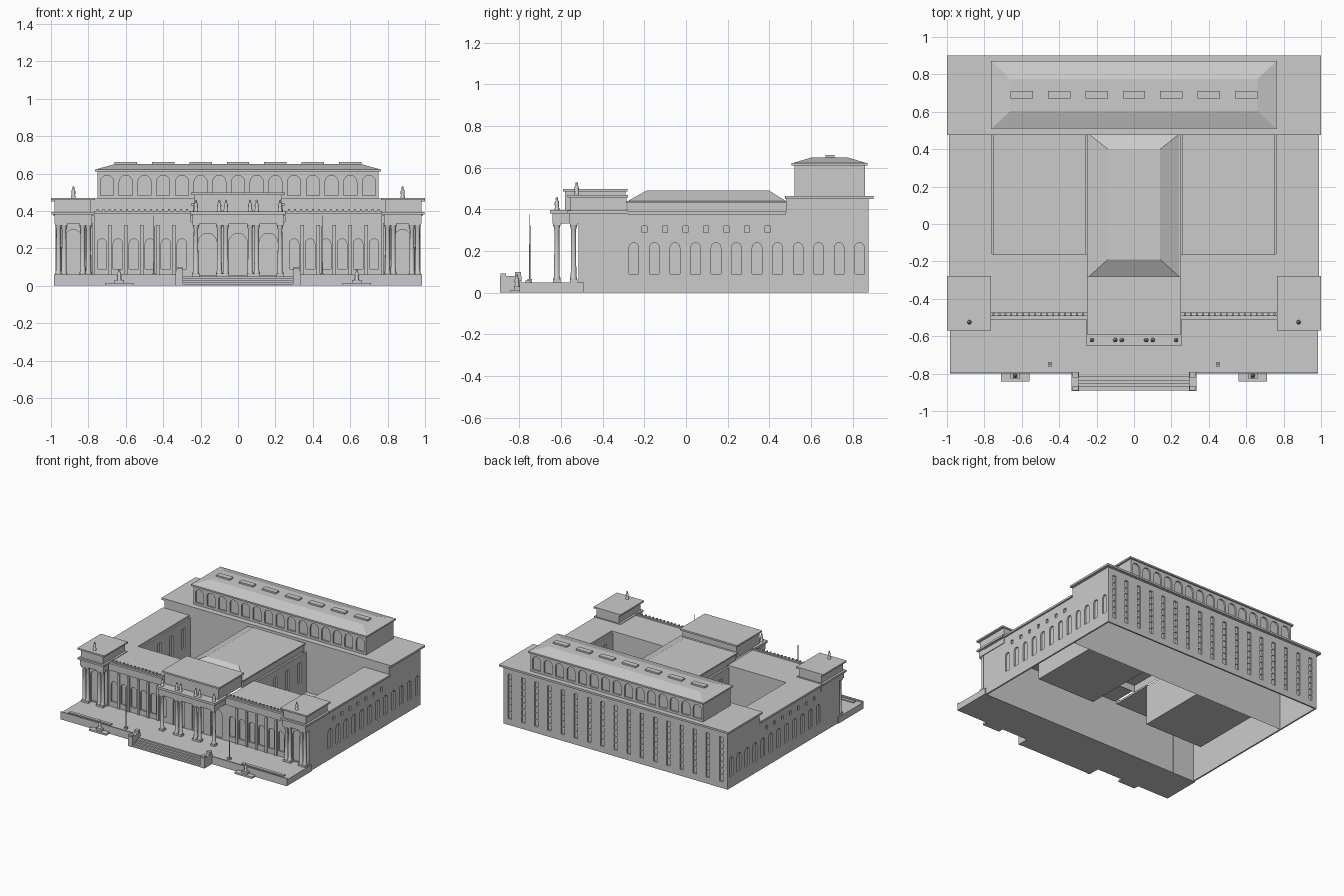
import bpy
import bmesh
import math
from mathutils import Matrix, Vector

default_cube = bpy.data.objects.get("Cube")
if default_cube:
    bpy.data.objects.remove(default_cube, do_unlink=True)

stone = bpy.data.materials.new("grey_stone")
stone.use_nodes = True
stone_colour = (0.6, 0.6, 0.6, 1)
stone.diffuse_color = stone_colour
stone.node_tree.nodes["Principled BSDF"].inputs["Base Color"].default_value = stone_colour


def add_object(name, mesh, mirror=False):
    mesh.materials.clear()
    mesh.materials.append(stone)
    obj = bpy.data.objects.new(name, mesh)
    bpy.context.collection.objects.link(obj)
    if mirror:
        modifier = obj.modifiers.new("mirror_sides", "MIRROR")
        modifier.use_mirror_merge = False
    return obj


def finish(name, bm, mirror=False):
    mesh = bpy.data.meshes.new(name)
    bm.to_mesh(mesh)
    bm.free()
    return add_object(name, mesh, mirror)


def add_block(bm, x, y, z, top_x=None, top_y=None, skip=(), inward=False):
    """Block or tapered block; skip drops the bottom and/or the top face."""
    def ring(rx, ry, height):
        corners = ((rx[0], ry[0]), (rx[1], ry[0]), (rx[1], ry[1]), (rx[0], ry[1]))
        return [bm.verts.new((px, py, height)) for px, py in corners]
    low = ring(x, y, z[0])
    high = ring(top_x or x, top_y or y, z[1])
    faces = []
    if "bottom" not in skip:
        faces.append(bm.faces.new(low[::-1]))
    if "top" not in skip:
        faces.append(bm.faces.new(high))
    for i in range(4):
        j = (i + 1) % 4
        faces.append(bm.faces.new((low[i], low[j], high[j], high[i])))
    if inward:
        bmesh.ops.reverse_faces(bm, faces=faces)


def block(name, x, y, z, mirror=False, **options):
    bm = bmesh.new()
    add_block(bm, x, y, z, **options)
    return finish(name, bm, mirror)


def add_lathe(bm, centre, base, profile, sides=12):
    rings = []
    for radius, height in profile:
        rings.append([bm.verts.new((centre[0] + radius * math.cos(math.tau * k / sides),
                                    centre[1] + radius * math.sin(math.tau * k / sides),
                                    base + height)) for k in range(sides)])
    for low, high in zip(rings, rings[1:]):
        for k in range(sides):
            n = (k + 1) % sides
            bm.faces.new((low[k], low[n], high[n], high[k])).smooth = True
    bm.faces.new(rings[-1])


def arch(centre, width, bottom, top, steps=8):
    r = width / 2
    spring = top - r
    points = [(centre - r, bottom), (centre + r, bottom)]
    for k in range(steps + 1):
        a = math.pi * k / steps
        points.append((centre + r * math.cos(a), spring + r * math.sin(a)))
    return points


def slot(centre, width, bottom, top):
    r = width / 2
    return [(centre - r, bottom), (centre + r, bottom), (centre + r, top), (centre - r, top)]


def wall_panel(name, span, z, openings, distance, turn=0, mirror=False, depth=0.012):
    """Pierced wall skin; turn 0 faces the front, 90 the left side, 180 the back."""
    curve = bpy.data.curves.new(name, "CURVE")
    curve.dimensions = "2D"
    curve.fill_mode = "BOTH"
    curve.extrude = depth / 2
    outline = [(span[0], z[0]), (span[1], z[0]), (span[1], z[1]), (span[0], z[1])]
    for points in [outline] + openings:
        spline = curve.splines.new("POLY")
        spline.points.add(len(points) - 1)
        spline.use_cyclic_u = True
        for target, (px, py) in zip(spline.points, points):
            target.co = (px, py, 0, 1)
    helper = bpy.data.objects.new(name + "_outline", curve)
    bpy.context.collection.objects.link(helper)
    graph = bpy.context.evaluated_depsgraph_get()
    mesh = bpy.data.meshes.new_from_object(helper.evaluated_get(graph))
    bpy.data.objects.remove(helper, do_unlink=True)
    spin = Matrix.Rotation(math.radians(turn), 4, "Z")
    shift = Matrix.Translation(Vector((0, -distance - depth / 2, 0)))
    mesh.transform(spin @ shift @ Matrix.Rotation(math.pi / 2, 4, "X"))
    for polygon in mesh.polygons:
        polygon.use_smooth = False
    add_object(name, mesh, mirror)


def both(extent):
    return (-extent, extent)


OPEN = ("bottom", "top")
ROOF = 0.375
TERRACE = 0.05

# Hollow main body and tall rear block
block("main_walls", both(.965), (-.49, .48), (0, ROOF), skip=OPEN)
block("rear_walls", both(.965), (.48, .865), (0, .45), skip=OPEN)
block("rear_cornice", both(1), (.475, .9), (.45, .465))
block("side_wing_roof", (.76, .99), (-.28, .48), (ROOF, .39), mirror=True)
block("front_wing_roof", (.25, .985), (-.51, -.16), (ROOF, .39), mirror=True)
block("courtyard", (.25, .76), (-.16, .48), (.06, ROOF), mirror=True, skip=("top",), inward=True)

# Outer wall skins with recessed windows
side_windows = [arch(-.25 + .0985 * i, .046, .09, .24) for i in range(12)]
side_windows += [slot(-.2 + .0985 * i, .024, .29, .32) for i in range(7)]
wall_panel("side_wall", (-.502, .877), (0, ROOF), side_windows, .965, 90, True)
wall_panel("rear_side_wall", (.48, .877), (ROOF, .45), [], .965, 90, True)
rear_slots = [slot(-.92 + .115 * i, .03, .05, .4) for i in range(17)]
wall_panel("rear_wall", both(.977), (0, .45), rear_slots, .865, 180)
bm = bmesh.new()
for i in range(17):
    for level in range(1, 7):
        x, z = -.92 + .115 * i, .05 * level + .05
        add_block(bm, (x - .015, x + .015), (.865, .872), (z - .004, z + .004))
finish("rear_window_bars", bm)
court_slots = [slot(-.06 + .15 * i, .04, .16, .32) for i in range(4)]
wall_panel("hall_court_wall", (-.16, .48), (.06, ROOF), court_slots, .25, 90, True)
far_slots = [[(-px, pz) for px, pz in points] for points in court_slots]
wall_panel("wing_court_wall", (-.48, .16), (.06, ROOF), far_slots, -.76, -90, True)

# Front wing arcade, pilasters, frieze and roof ornaments
arcade = [arch(.3 + .0855 * i, .05, .09, .25) for i in range(6)]
wall_panel("arcade_wall", (.25, .77), (TERRACE, .34), arcade, .49, 0, True)
block("arcade_frieze", (.25, .77), (-.51, -.49), (.335, ROOF), mirror=True)
block("arcade_parapet", (.25, .77), (-.492, -.472), (.39, .4), mirror=True)
pilasters, ornaments = bmesh.new(), bmesh.new()
for i in range(5):
    x = .343 + .0855 * i
    add_block(pilasters, (x - .009, x + .009), (-.511, -.5), (TERRACE, .325))
for i in range(16):
    x = .272 + .032 * i
    add_block(ornaments, (x - .005, x + .005), (-.488, -.477), (.4, .411))
finish("arcade_pilasters", pilasters, True)
finish("parapet_ornaments", ornaments, True)

# Central hall with hipped roof
block("hall_upper_walls", both(.24), (-.28, .48), (ROOF, .43), skip=OPEN)
block("hall_cornice", both(.25), (-.29, .488), (.43, .44))
block("hall_roof", both(.24), (-.28, .48), (.44, .49), top_x=both(.14), top_y=(-.19, .4))

# Rear clerestory storey, hipped roof and skylights
block("clerestory_core", both(.738), (.532, .848), (.465, .61))
clerestory = [arch(-.7 + .1 * i, .07, .482, .59) for i in range(15)]
wall_panel("clerestory_front", both(.75), (.465, .61), clerestory, -.532)
wall_panel("clerestory_back", both(.75), (.465, .61), clerestory, .848, 180)
wall_panel("clerestory_end", (.52, .86), (.465, .61), [], .738, 90, True)
block("clerestory_cornice", both(.765), (.507, .872), (.61, .622))
block("clerestory_roof", both(.76), (.512, .868), (.622, .65),
      top_x=both(.66), top_y=(.605, .775))
bm = bmesh.new()
for i in range(7):
    x = -.6 + .2 * i
    add_block(bm, (x - .06, x + .06), (.67, .712), (.64, .662))
finish("skylights", bm)

# Entrance portico
doors = [arch(x, .1, .055, .28) for x in (-.163, 0, .163)]
wall_panel("portico_wall", both(.25), (TERRACE, .34), doors, .49)
block("portico_beam", both(.243), (-.642, -.49), (.333, .38))
block("portico_cornice", both(.255), (-.652, -.49), (.38, .398))
block("portico_attic", both(.235), (-.58, -.29), (.39, .485))
block("portico_attic_cap", both(.25), (-.59, -.28), (.485, .498))

# Corner pavilions
wall_panel("pavilion_front", (.775, .977), (TERRACE, .335), [arch(.88, .09, .055, .3)], .503, 0, True)
block("pavilion_core", (.775, .977), (-.503, -.485), (0, .335), mirror=True, skip=("bottom",))
block("pavilion_beam", (.78, .982), (-.56, -.28), (.333, .38), mirror=True)
block("pavilion_cornice", (.768, .997), (-.57, -.28), (.38, .395), mirror=True)
block("pavilion_attic", (.785, .98), (-.555, -.285), (.395, .458), mirror=True)
block("pavilion_cap", (.765, 1), (-.57, -.278), (.458, .47), mirror=True)

# Columns with plinths and capitals
bm = bmesh.new()
shaft = [(.017, 0), (.017, .008), (.0135, .014), (.0115, .235), (.017, .258)]
column_spots = [(x, -.62) for x in (.065, .1, .225)]
column_spots += [(x, -.54) for x in (.8, .83, .93, .96)]
for x, y in column_spots:
    add_block(bm, (x - .018, x + .018), (y - .018, y + .018), (TERRACE, .065))
    add_lathe(bm, (x, y), .065, shaft)
    add_block(bm, (x - .018, x + .018), (y - .018, y + .018), (.323, .334))
finish("columns", bm, True)

# Roof and fountain statues
bm = bmesh.new()
figure = [(.012, 0), (.012, .008), (.009, .01), (.011, .03), (.009, .042),
          (.004, .046), (.006, .052), (.005, .058), (.001, .062)]
statue_spots = [(x, -.62, .398) for x in (.065, .1, .225)]
statue_spots += [(.88, -.525, .47), (.635, -.812, .028)]
for x, y, base in statue_spots:
    add_lathe(bm, (x, y), base, figure, sides=8)
finish("statues", bm, True)

# Terrace, parapet, planters and fountains
block("terrace", both(.985), (-.8, -.49), (0, TERRACE))
block("terrace_parapet", (.335, .985), (-.8, -.79), (TERRACE, .06), mirror=True)
block("planter", (.57, .935), (-.77, -.746), (TERRACE, .058), mirror=True)
block("fountain_basin", (.56, .71), (-.842, -.8), (0, .014), mirror=True)
block("fountain_pedestal", (.61, .66), (-.825, -.8), (.014, .03), mirror=True)

# Entrance stairs between cheek walls
bm = bmesh.new()
for i in range(5):
    add_block(bm, both(.295), (-.89 + .018 * i, -.8), (.01 * i, .01 * i + .01))
finish("entrance_stairs", bm)
block("stair_cheek", (.295, .333), (-.893, -.79), (0, .08), mirror=True)
block("stair_post_front", (.298, .33), (-.89, -.865), (.08, .092), mirror=True)
block("stair_post_rear", (.298, .33), (-.82, -.792), (.08, .1), mirror=True)

# Flagpoles
bm = bmesh.new()
add_block(bm, (.439, .461), (-.761, -.739), (TERRACE, .065))
add_lathe(bm, (.45, -.75), .065, [(.004, 0), (.003, .07), (.002, .31)], sides=8)
finish("flagpoles", bm, True)
